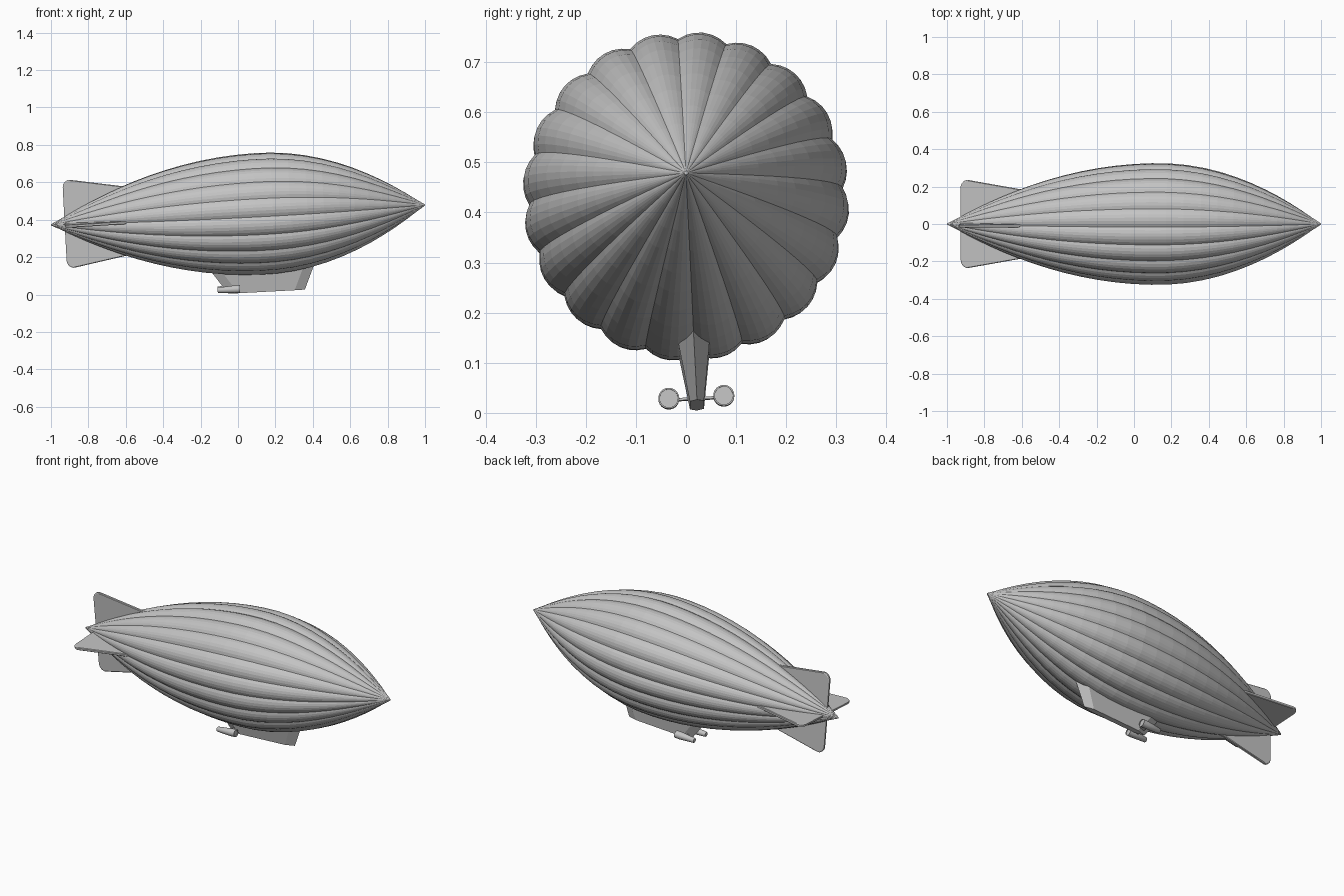
import bpy, bmesh
from math import sin, cos, pi, radians
from mathutils import Matrix, Vector

cube = bpy.data.objects.get("Cube")
if cube:
    bpy.data.objects.remove(cube, do_unlink=True)

# Single flat colour
grey = bpy.data.materials.new("plain_grey")
grey.use_nodes = True
colour = (0.55, 0.55, 0.55, 1)
grey.diffuse_color = colour
grey.node_tree.nodes["Principled BSDF"].inputs["Base Color"].default_value = colour

# The airship flies slightly nose up and rolled
POSE = (Matrix.Translation((0, 0, 0.4255))
        @ Matrix.Rotation(radians(-3.05), 4, 'Y')
        @ Matrix.Rotation(radians(3), 4, 'X'))


def finish(name, bm, local=Matrix()):
    bmesh.ops.recalc_face_normals(bm, faces=bm.faces)
    mesh = bpy.data.meshes.new(name)
    bm.to_mesh(mesh)
    bm.free()
    mesh.materials.append(grey)
    ob = bpy.data.objects.new(name, mesh)
    bpy.context.collection.objects.link(ob)
    ob.matrix_world = POSE @ local
    return ob


def loft(bm, loops):
    """Skin a list of equal-length point loops and cap both ends."""
    rings = [[bm.verts.new(p) for p in loop] for loop in loops]
    n = len(rings[0])
    for a, b in zip(rings, rings[1:]):
        for i in range(n):
            j = (i + 1) % n
            bm.faces.new((a[i], a[j], b[j], b[i]))
    bm.faces.new(rings[0])
    bm.faces.new(rings[-1])


def circle(x, r, n=24):
    return [(x, r * cos(2 * pi * i / n), r * sin(2 * pi * i / n)) for i in range(n)]


# Gas envelope: parabolic profile with twenty bulging gores
LOBES, SEGS, RINGS = 20, 6, 26
WIDEST = 0.13


def hull_ring(x):
    reach = 1 - WIDEST if x > WIDEST else 1 + WIDEST
    size = max(1 - ((x - WIDEST) / reach) ** 2, 0.012)
    ring = []
    for i in range(LOBES * SEGS):
        a = pi / 2 + 2 * pi * i / (LOBES * SEGS)
        s = 2 * (i % SEGS) / SEGS - 1
        r = size * (0.313 + 0.014 * (1 - s * s))
        ring.append((x, r * cos(a), r * sin(a)))
    return ring


bm = bmesh.new()
loft(bm, [hull_ring(-cos(pi * (i / RINGS * 0.7 + 0.15)) / cos(pi * 0.15)) for i in range(RINGS + 1)])
finish("envelope", bm)

# Nose cap
bm = bmesh.new()
loft(bm, [circle(0.985, 0.008, 12), circle(0.996, 0.006, 12), circle(1.001, 0.003, 12)])
finish("nose_cap", bm)

# Four tail fins with a rounded outer rear corner
outline = [(-0.928, 0.0), (-0.928, 0.195)]
for k in range(1, 6):
    a = pi - k * radians(100) / 6
    outline.append((-0.888 + 0.04 * cos(a), 0.195 + 0.041 * sin(a)))
outline += [(-0.875, 0.233), (-0.58, 0.181), (-0.5, 0.1), (-0.5, 0.0)]
middle = Vector((-0.75, 0.1))


def fin_loop(y, inset):
    pts = []
    for p in outline:
        v = Vector(p)
        v += (middle - v).normalized() * inset
        pts.append((v.x, y, v.y))
    return pts


for i, name in enumerate(("top_fin", "right_fin", "bottom_fin", "left_fin")):
    bm = bmesh.new()
    loft(bm, [fin_loop(-0.008, 0.006), fin_loop(-0.005, 0), fin_loop(0.005, 0), fin_loop(0.008, 0.006)])
    finish(name, bm, Matrix.Rotation(i * pi / 2, 4, 'X'))


# Gondola: boat-shaped plan tapering downwards
def gondola_loop(z, rear, front, half):
    w = 0.055
    return [(rear, 0, z), (rear + w, -half, z), (front - w, -half, z),
            (front, 0, z), (front - w, half, z), (rear + w, half, z)]


bm = bmesh.new()
loft(bm, [gondola_loop(-0.27, -0.177, 0.4, 0.036), gondola_loop(-0.418, -0.075, 0.336, 0.014)])
finish("gondola", bm)

# Engine pods with a recessed front disc, mirrored on both sides
for side, name in ((1, "left_engine"), (-1, "right_engine")):
    bm = bmesh.new()
    loft(bm, [circle(-0.13, 0.012), circle(-0.127, 0.014), circle(-0.04, 0.021),
              circle(-0.01, 0.021), circle(-0.01, 0.018), circle(-0.014, 0.018)])
    pod = finish(name, bm, Matrix.Translation((0, side * 0.055, -0.394)))
    bpy.ops.object.select_all(action='DESELECT')
    pod.select_set(True)
    bpy.context.view_layer.objects.active = pod
    bpy.ops.object.shade_smooth_by_angle(angle=radians(30))

# Cross strut carrying the engines
bm = bmesh.new()
bmesh.ops.create_cube(bm, size=1)
bmesh.ops.scale(bm, vec=(0.035, 0.08, 0.005), verts=bm.verts)
finish("engine_strut", bm, Matrix.Translation((-0.045, 0, -0.396)))
